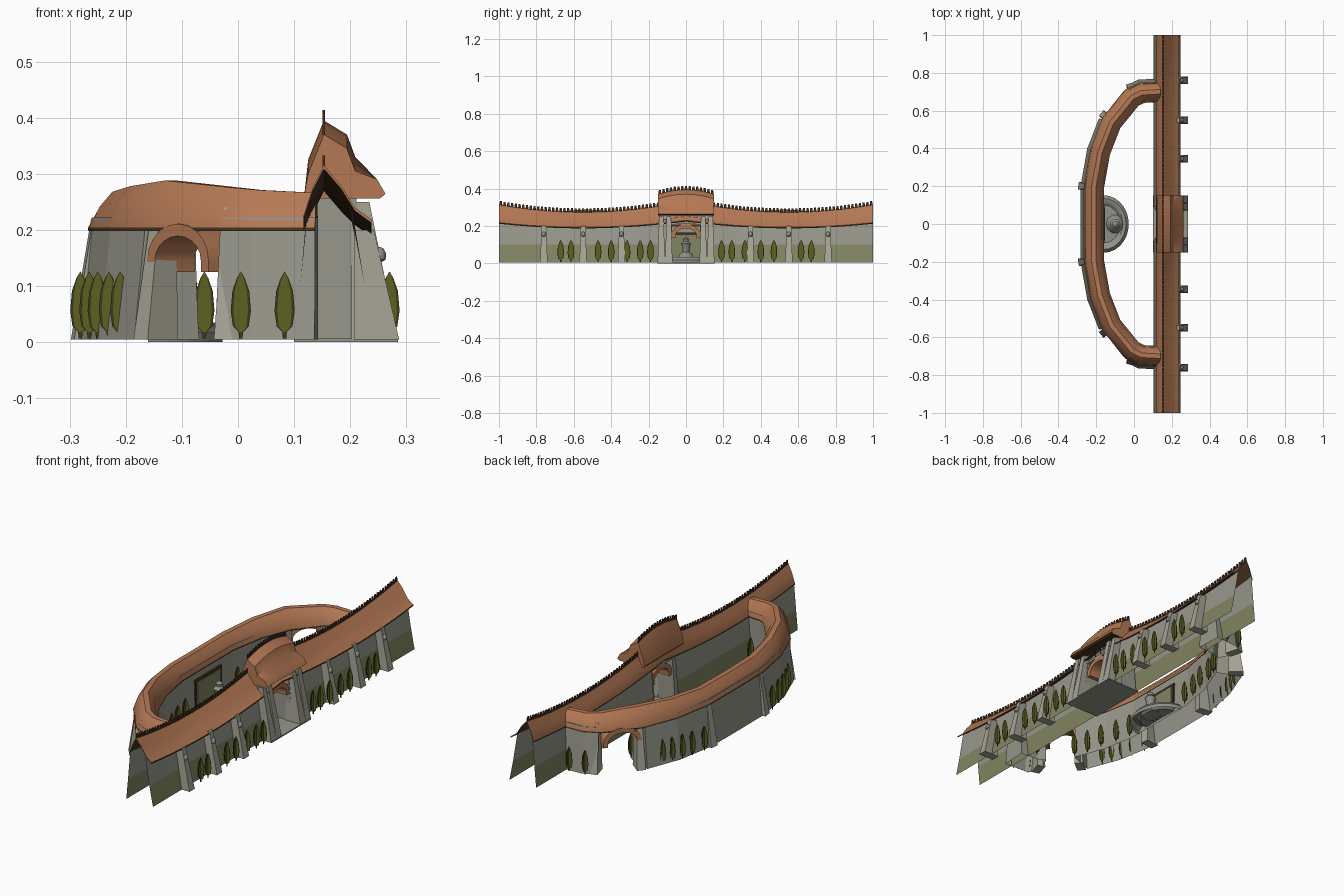
import bpy, bmesh, math
from mathutils import Vector

if "Cube" in bpy.data.objects:
    bpy.data.objects.remove(bpy.data.objects["Cube"])


def mat(name, r, g, b):
    m = bpy.data.materials.new(name)
    m.diffuse_color = (r, g, b, 1)
    m.use_nodes = True
    m.node_tree.nodes["Principled BSDF"].inputs["Base Color"].default_value = m.diffuse_color
    return m


TILE = mat("terracotta", 0.46, 0.19, 0.09)
DARK = mat("dark_timber", 0.06, 0.03, 0.014)
STONE = mat("wall_stone", 0.31, 0.31, 0.26)
MOSS = mat("mossy_stone", 0.22, 0.235, 0.12)
PALE = mat("buttress_stone", 0.38, 0.37, 0.30)
LEAF = mat("cypress_olive", 0.11, 0.12, 0.015)
EDGE = mat("cypress_dark", 0.04, 0.045, 0.008)
GREY = mat("fountain_stone", 0.27, 0.28, 0.25)


def finish(name, bm, mats, smooth=None):
    bmesh.ops.recalc_face_normals(bm, faces=bm.faces[:])
    me = bpy.data.meshes.new(name)
    bm.to_mesh(me)
    bm.free()
    for m in mats:
        me.materials.append(m)
    ob = bpy.data.objects.new(name, me)
    bpy.context.collection.objects.link(ob)
    if smooth:
        bpy.ops.object.select_all(action='DESELECT')
        bpy.context.view_layer.objects.active = ob
        ob.select_set(True)
        bpy.ops.object.shade_smooth_by_angle(angle=math.radians(smooth))
    return ob


def sweep(name, path, profiles, mats, seg_mats, closed=True, caps=True, smooth=None):
    """Sweep (sideways, z) profiles along a flat path with mitred corners."""
    bm = bmesh.new()
    pts = [Vector(p) for p in path]
    rings = []
    for i, p in enumerate(pts):
        a = (p - pts[i - 1]).normalized() if i else None
        b = (pts[i + 1] - p).normalized() if i < len(pts) - 1 else None
        t = ((a or b) + (b or a)).normalized()
        k = 1 / max(0.5, t.dot(a or b))
        n = Vector((t.y, -t.x)) * k
        rings.append([bm.verts.new((p.x + n.x * o, p.y + n.y * o, z)) for o, z in profiles[i]])
    n = len(rings[0])
    for r0, r1 in zip(rings, rings[1:]):
        for j in range(n if closed else n - 1):
            k = (j + 1) % n
            bm.faces.new((r0[j], r0[k], r1[k], r1[j])).material_index = seg_mats[j]
    if caps:
        bm.faces.new(rings[0])
        bm.faces.new(rings[-1])
    return finish(name, bm, mats, smooth)


def prism(name, lo, hi, z0, z1, m):
    """Tapered block between two outlines."""
    bm = bmesh.new()
    a = [bm.verts.new((x, y, z0)) for x, y in lo]
    b = [bm.verts.new((x, y, z1)) for x, y in hi]
    bm.faces.new(a)
    bm.faces.new(b)
    for i in range(len(a)):
        j = (i + 1) % len(a)
        bm.faces.new((a[i], a[j], b[j], b[i]))
    return finish(name, bm, [m])


def rect(x0, x1, y0, y1):
    return [(x0, y0), (x1, y0), (x1, y1), (x0, y1)]


def block(name, x0, x1, y0, y1, z0, z1, m):
    return prism(name, rect(x0, x1, y0, y1), rect(x0, x1, y0, y1), z0, z1, m)


def buttress(name, x, y, d, h, back=0.05, front=0.02, lean=0.035):
    """Tapered pier; d points outward from the wall."""
    d = Vector(d).normalized()
    s, p = Vector((-d.y, d.x)), Vector((x, y))
    q = lambda f, w: [tuple(p + d * a + s * c) for a, c in ((-back, -w), (f, -w), (f, w), (-back, w))]
    prism(name, q(front, 0.02), q(front - lean, 0.012), 0.005, h, PALE)


def arch(name, cx, cy, d, half, spring, rise, leg, thick, depth):
    """Half-ring arch; d is the direction of passage."""
    d = Vector(d).normalized()
    s = Vector((-d.y, d.x))
    line = [(1, 0, -leg)] + [(math.cos(math.pi * i / 10), math.sin(math.pi * i / 10), 0) for i in range(11)] + [(-1, 0, -leg)]
    bm, rings = bmesh.new(), []
    for c, u, dz in line:
        ring = []
        for t, e in ((0, -1), (thick, -1), (thick, 1), (0, 1)):
            p = Vector((cx, cy)) + s * c * (half - t) + d * e * depth / 2
            ring.append(bm.verts.new((p.x, p.y, spring + dz + u * (rise - t))))
        rings.append(ring)
    for r0, r1 in zip(rings, rings[1:]):
        for j in range(4):
            bm.faces.new((r0[j], r0[(j + 1) % 4], r1[(j + 1) % 4], r1[j]))
    bm.faces.new(rings[0])
    bm.faces.new(rings[-1])
    finish(name, bm, [TILE], 40)


def lathe(name, prof, cx, cy, a0, a1, n, m, sx=1):
    bm = bmesh.new()
    rows = [[bm.verts.new((cx + sx * r * math.cos(a0 + (a1 - a0) * i / n), cy + r * math.sin(a0 + (a1 - a0) * i / n), z))
             for r, z in prof] for i in range(n + 1)]
    for r0, r1 in zip(rows, rows[1:]):
        for j in range(len(prof) - 1):
            bm.faces.new((r0[j], r0[j + 1], r1[j + 1], r1[j]))
    bmesh.ops.remove_doubles(bm, verts=bm.verts[:], dist=1e-5)
    finish(name, bm, [m], 40)


# straight wall: roof sags between its ends and the gate tower
AX = 0.153
sag = lambda y: ((abs(y) - 0.55) / 0.45) ** 2
ridge = lambda y: 0.275 + 0.04 * sag(y)
eave = lambda y: 0.193 + 0.025 * sag(y)


def roof_profile(top, t=0.006):
    return top + [(o, z - t) for o, z in reversed(top)]


ys = [-1 + i / 12 for i in range(25)]
main = [roof_profile([(-0.036, eave(y) + 0.008), (-0.02, ridge(y) - 0.04), (0, ridge(y)),
                      (0.03, ridge(y) - 0.035), (0.055, eave(y) + 0.022), (0.085, eave(y))]) for y in ys]
sweep("main_roof", [(AX, y) for y in ys], main, [TILE, DARK], [0] * 5 + [1] * 7, smooth=35)
for s in (-1, 1):
    wy = [s * (0.09 + 0.91 * i / 10) for i in range(11)]
    for side, base, mid, top, dz in (("west", 0.102, 0.111, 0.123, 0.02), ("east", 0.245, 0.226, 0.203, 0.02)):
        k = s  # keeps the sideways direction when the path is reversed
        pr = [[((base - AX) * k, 0.005), ((mid - AX) * k, 0.10), ((top - AX) * k, eave(y) + dz)] for y in wy]
        sweep(side + "_wall", [(AX, y) for y in wy], pr, [MOSS, STONE], [0, 1], False, False)
    for y in (0.76, 0.55, 0.345):
        buttress("wall_buttress", 0.262, s * y, (1, 0), 0.2, 0.055, 0.025, 0.045)
        lathe("buttress_boss", [(0, 0.14), (0.011, 0.147), (0.012, 0.158), (0.007, 0.167), (0, 0.17)], 0.252, s * y, 0, 2 * math.pi, 8, GREY)

# gate tower
for s in (-1, 1):
    y0, y1 = sorted((s * 0.075, s * 0.145))
    prism("tower_pier", rect(0.11, 0.245, y0, y1), rect(0.13, 0.21, y0, y1), 0.005, 0.262, STONE)
    for y in (0.092, 0.132):
        buttress("tower_buttress", 0.262, s * y, (1, 0), 0.25, 0.06, 0.022, 0.05)
    for y in (0.018, 0.052):
        block("gallery_column", 0.195, 0.21, s * y - 0.006, s * y + 0.006, 0.215, 0.262, PALE)
block("gallery_floor", 0.13, 0.22, -0.08, 0.08, 0.208, 0.217, PALE)
block("gate_floor", 0.10, 0.285, -0.15, 0.15, 0, 0.006, STONE)
arch("gate_arch", 0.175, 0, (1, 0), 0.078, 0.15, 0.06, 0.015, 0.022, 0.09)
ty = [-0.15, -0.1, -0.05, 0, 0.05, 0.1, 0.15]
tower_ridge = lambda y: 0.395 - 0.025 * (y / 0.15) ** 2
tower = [[(-0.035, 0.262), (-0.028, tower_ridge(y) - 0.07), (0, tower_ridge(y)), (0.041, tower_ridge(y) - 0.025),
          (0.056, tower_ridge(y) - 0.065), (0.095, 0.29), (0.11, 0.264), (0.1, 0.256), (-0.03, 0.256)] for y in ty]
sweep("tower_roof", [(AX, y) for y in ty], tower, [TILE, DARK], [0] * 6 + [1] * 3, smooth=35)

# ridge tiles
bm = bmesh.new()
rows = [(-0.99 + i * 0.02, ridge) for i in range(100) if abs(-0.99 + i * 0.02) > 0.15]
rows += [(-0.14 + i * 0.02, tower_ridge) for i in range(15)]
for y, f in rows:
    c = bmesh.ops.create_cube(bm, size=1)["verts"]
    for v in c:
        v.co = Vector((AX + v.co.x * 0.004, y + v.co.y * (0.018 if v.co.z < 0 else 0.01), f(y) + 0.006 + v.co.z * 0.026))
finish("ridge_tiles", bm, [DARK])

# curved courtyard wall, with a gateway at each corner
half = [(0.14, -0.70, 0.27), (0.04, -0.695, 0.275), (-0.01, -0.67, 0.28), (-0.12, -0.535, 0.292),
        (-0.18, -0.38, 0.282), (-0.212, -0.2, 0.272)]
loop = half + [(-0.213, 0, 0.27)] + [(x, -y, z) for x, y, z in reversed(half)]
court = [roof_profile([(-0.054, 0.204), (-0.034, z - 0.03), (-0.012, z - 0.004), (0.012, z - 0.004), (0.034, z - 0.03), (0.054, 0.204)])
         for x, y, z in loop]
sweep("courtyard_roof", [p[:2] for p in loop], court, [TILE, DARK], [0] * 5 + [1] * 7, smooth=45)
for a, b in ((0, 3), (3, 10), (10, 13)):
    seg = [p[:2] for p in loop[a:b]]
    pr = [[(-0.07, 0.005), (-0.047, 0.222), (0.046, 0.222), (0.05, 0.09), (0.054, 0.005)]] * len(seg)
    sweep("courtyard_wall", seg, pr, [STONE, MOSS], [0, 0, 0, 0], False, True)
for s in (-1, 1):
    buttress("gateway_buttress", -0.018, s * 0.725, (-0.3, s), 0.24)
    buttress("gateway_buttress", -0.158, s * 0.575, (-1, s * 0.8), 0.24)
    buttress("curve_buttress", -0.275, s * 0.2, (-1, s * 0.15), 0.22)
    arch("gateway_arch", -0.072, s * 0.61, (-0.78, s * 0.62), 0.088, 0.145, 0.066, 0.02, 0.022, 0.09)

# fountain in front of the curved wall
lathe("fountain_basin", [(0.152, 0), (0.152, 0.018), (0.135, 0.035), (0.115, 0.032), (0.1, 0.016), (0, 0.02)], -0.16, 0,
      -math.pi / 2, math.pi / 2, 14, GREY, 0.87)
lathe("fountain_statue", [(0.05, 0.015), (0.035, 0.05), (0.018, 0.06), (0.022, 0.09), (0.028, 0.105), (0.014, 0.118), (0.016, 0.13), (0, 0.142)],
      -0.1, 0, 0, 2 * math.pi, 10, GREY)
block("niche_frame", -0.166, -0.157, -0.1, 0.1, 0.02, 0.165, DARK)
block("niche_panel", -0.158, -0.153, -0.088, 0.088, 0.02, 0.152, MOSS)

# cypress trees made of two crossed cards with a dark rim
OUT = [(0.003, 0), (0.004, 0.012), (0.014, 0.022), (0.018, 0.05), (0.015, 0.085), (0.007, 0.108), (0, 0.12)]
bm = bmesh.new()


def tree(x, y):
    for ux, uy in ((1, 0), (0, 1)):
        P = lambda w, z: bm.verts.new((x + ux * w, y + uy * w, z + 0.006))
        for (w0, z0), (w1, z1) in zip(OUT, OUT[1:]):
            a, b = 0.72 * w0, 0.72 * w1
            row0 = [P(w, z0) for w in (-w0, -a, a, w0)]
            row1 = [P(w, z1) for w in (-w1, -b, b, w1)]
            for j in range(3):
                f = bm.faces.new((row0[j], row0[j + 1], row1[j + 1], row1[j]))
                f.material_index = 0 if j == 1 and z0 > 0.01 else 1


spots = [(0.27, y) for y in (0.67, 0.615, 0.47, 0.4, 0.315, 0.245, 0.19)]
spots += [(0.005, 0.765), (0.083, 0.775), (-0.21, 0.48), (-0.23, 0.435), (-0.25, 0.385), (-0.265, 0.33), (-0.281, 0.26)]
spots += [(0.08, 0.61), (-0.06, 0.505), (-0.085, 0.44), (-0.1, 0.36), (-0.125, 0.28), (-0.14, 0.2)]
for x, y in spots:
    tree(x, y)
    tree(x, -y)
bmesh.ops.remove_doubles(bm, verts=bm.verts[:], dist=1e-5)
finish("cypress_trees", bm, [LEAF, EDGE])
